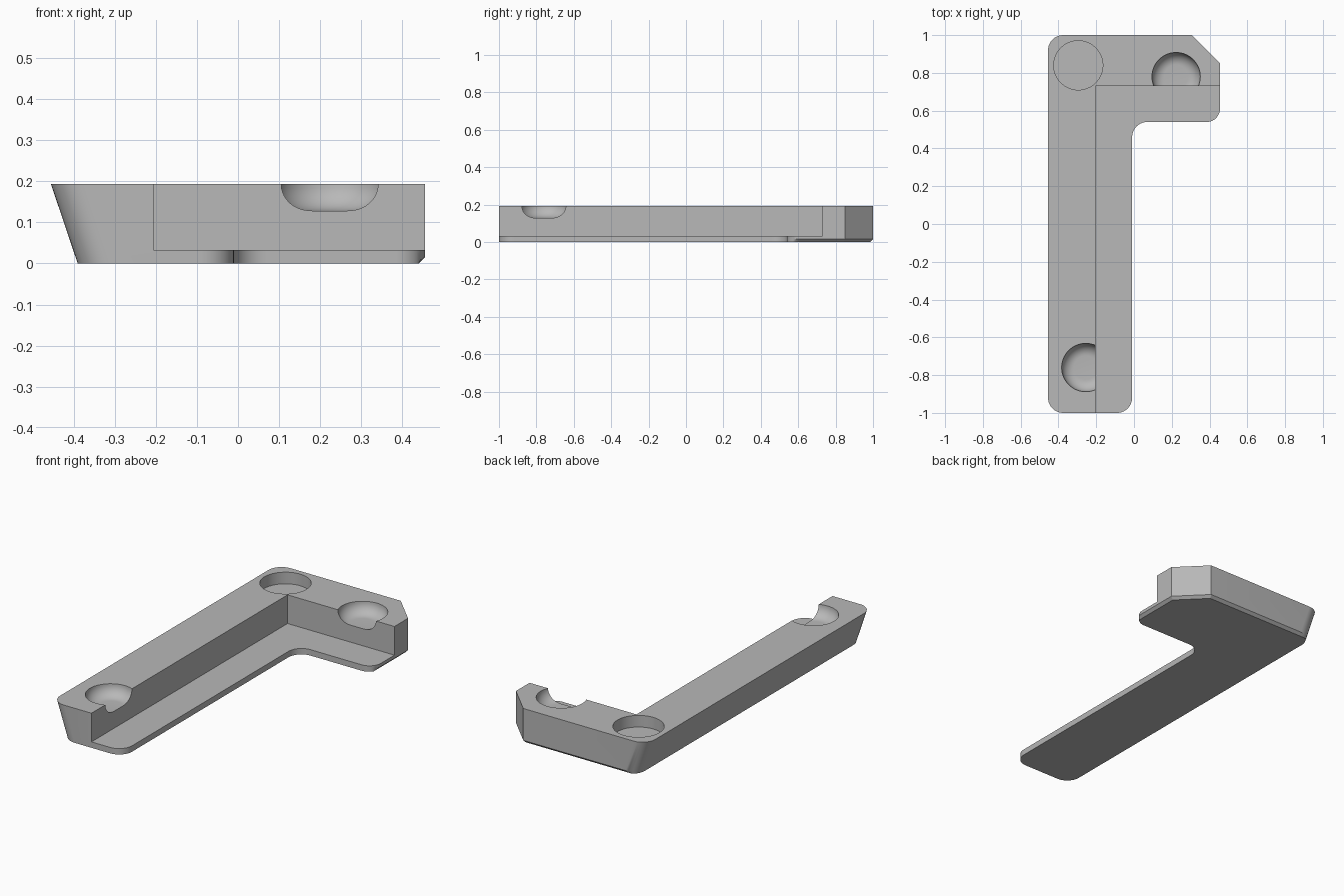
import bpy, bmesh, math
from mathutils import Vector

cube = bpy.data.objects.get("Cube")
if cube:
    bpy.data.objects.remove(cube, do_unlink=True)

HEIGHT, PLATE, POCKET_FLOOR = 0.193, 0.033, 0.128
LEAN, BEVEL = 0.065, 0.015

grey = bpy.data.materials.new("plain grey")
grey.use_nodes = True
colour = (0.48, 0.48, 0.48, 1)
grey.diffuse_color = colour
grey.node_tree.nodes["Principled BSDF"].inputs["Base Color"].default_value = colour


def make_object(name, bm):
    bmesh.ops.recalc_face_normals(bm, faces=bm.faces)
    mesh = bpy.data.meshes.new(name)
    bm.to_mesh(mesh)
    bm.free()
    mesh.materials.append(grey)
    obj = bpy.data.objects.new(name, mesh)
    bpy.context.collection.objects.link(obj)
    return obj


def loft(name, rings):
    """Join closed rings of points into a capped solid."""
    bm = bmesh.new()
    loops = [[bm.verts.new(p) for p in ring] for ring in rings]
    n = len(loops[0])
    for low, high in zip(loops, loops[1:]):
        for i in range(n):
            j = (i + 1) % n
            bm.faces.new((low[i], low[j], high[j], high[i]))
    bm.faces.new(loops[0][::-1])
    bm.faces.new(loops[-1])
    return make_object(name, bm)


def rounded(corners, steps=10):
    """Outline with right-angled corners (x, y, radius) rounded off."""
    points = []
    for i, (x, y, r) in enumerate(corners):
        p = Vector((x, y))
        if not r:
            points.append(p)
            continue
        a = (Vector(corners[i - 1][:2]) - p).normalized() * r
        b = (Vector(corners[(i + 1) % len(corners)][:2]) - p).normalized() * r
        for k in range(steps + 1):
            t = math.pi / 2 * k / steps
            points.append(p + a * (1 - math.sin(t)) + b * (1 - math.cos(t)))
    return points


def body_ring(outline, z, inset):
    """Lean the left side inwards towards the base; inset right and back edges."""
    ring = []
    for x, y in outline:
        if x < -0.3:
            x += LEAN * (1 - z / HEIGHT)
        x, y = min(x, 0.455 - inset), min(y, 1 - inset)
        excess = max(0, x + y - 1.305 + inset * math.sqrt(2))
        if y > 0.9:
            x -= excess
        else:
            y -= excess
        ring.append((x, y, z))
    return ring


def lathe(name, centre, profile, sides=64):
    return loft(name, [[(centre[0] + r * math.cos(math.tau * i / sides),
                         centre[1] + r * math.sin(math.tau * i / sides), z)
                        for i in range(sides)] for r, z in profile])


def cut(target, cutter):
    cutter.hide_render = True
    mod = target.modifiers.new("cut", "BOOLEAN")
    mod.operation, mod.solver, mod.object = "DIFFERENCE", "EXACT", cutter
    bpy.context.view_layer.objects.active = target
    bpy.ops.object.modifier_apply(modifier=mod.name)
    bpy.data.objects.remove(cutter, do_unlink=True)


# L-shaped body with a leaning left side and a bevelled base
outline = rounded([(-0.455, -1, 0.08), (-0.01, -1, 0.08), (-0.01, 0.54, 0.08),
                   (0.455, 0.54, 0.07), (0.455, 0.85, 0), (0.31, 1, 0),
                   (-0.455, 1, 0.08)])
body = loft("corner_bracket", [body_ring(outline, 0, BEVEL),
                               body_ring(outline, BEVEL, 0),
                               body_ring(outline, HEIGHT, 0)])

# Step that leaves the thin ledge inside the wall
step = [(-0.205, -2), (1, -2), (1, 0.73), (-0.205, 0.73)]
cut(body, loft("step_cutter", [[(x, y, z) for x, y in step] for z in (PLATE, 1)]))

# Straight round pocket at the corner
cut(body, lathe("pocket_cutter", (-0.295, 0.84), [(0.13, POCKET_FLOOR), (0.13, 0.3)]))

# Bowl pockets with rounded floors, open to the step
depth = HEIGHT - POCKET_FLOOR
bowl = [(0.128 - depth * (1 - math.sin(t)), HEIGHT - depth * math.cos(t))
        for t in (math.pi / 2 * k / 10 for k in range(11))] + [(0.128, 0.3)]
for centre in ((0.223, 0.78), (-0.255, -0.76)):
    cut(body, lathe("bowl_cutter", centre, bowl))

bpy.ops.object.select_all(action="DESELECT")
body.select_set(True)
bpy.context.view_layer.objects.active = body
bpy.ops.object.shade_smooth_by_angle(angle=math.radians(30))
